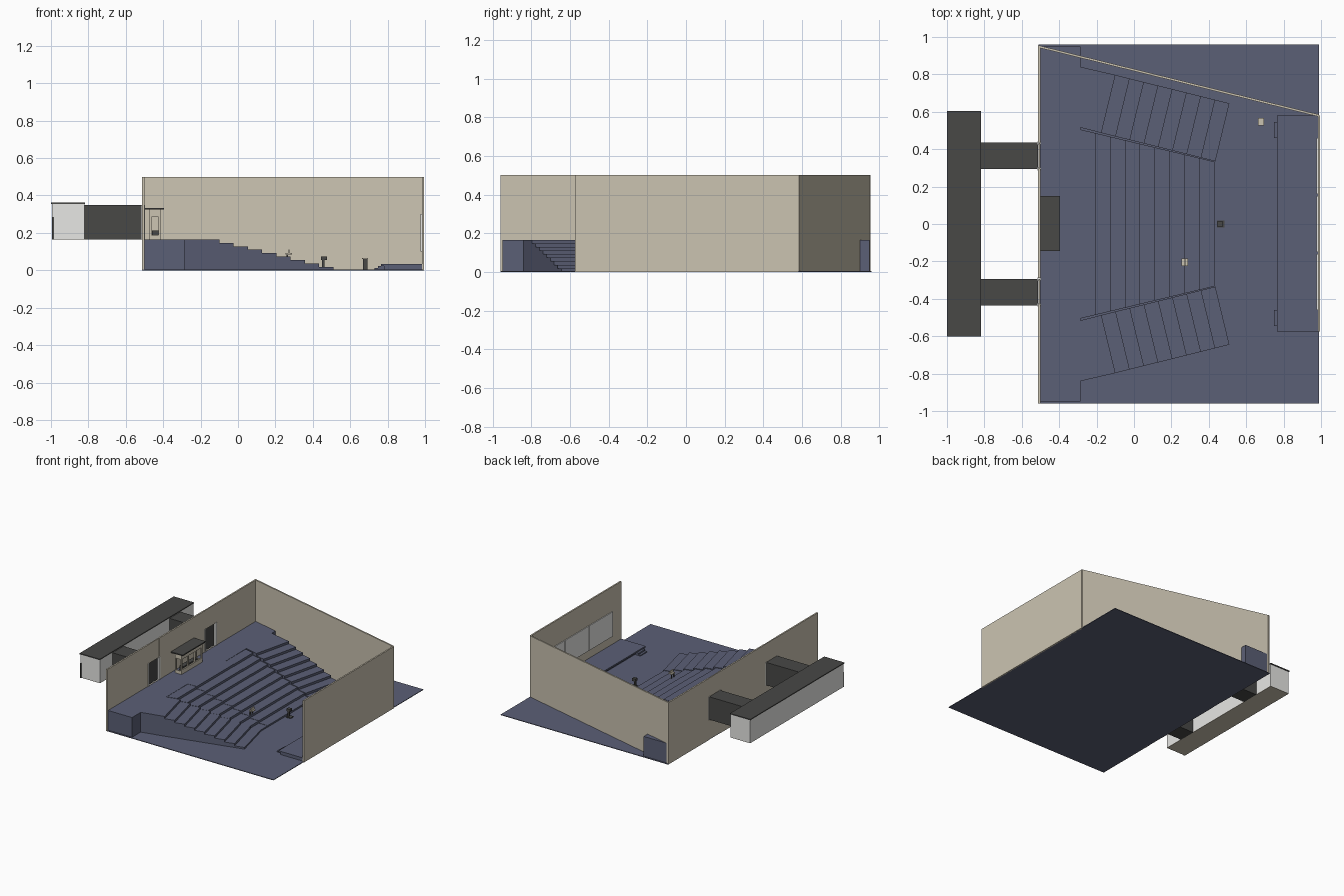
import bpy, bmesh, math
from mathutils import Matrix, Vector

if "Cube" in bpy.data.objects:
    bpy.data.objects.remove(bpy.data.objects["Cube"])


def material(name, rgb):
    m = bpy.data.materials.new(name)
    m.use_nodes = True
    m.diffuse_color = (*rgb, 1)
    m.node_tree.nodes["Principled BSDF"].inputs["Base Color"].default_value = (*rgb, 1)
    return m


BLUE = material("slate_blue", (0.105, 0.115, 0.18))
TAN = material("warm_beige", (0.60, 0.55, 0.44))
DARK = material("charcoal", (0.065, 0.065, 0.062))
WHITE = material("off_white", (0.82, 0.82, 0.80))


def prism(name, outline, z0, z1, mat):
    """Upright prism over a plan outline."""
    bm = bmesh.new()
    base = bm.faces.new([bm.verts.new((x, y, z0)) for x, y in outline])
    top = bmesh.ops.extrude_face_region(bm, geom=[base])["geom"]
    bmesh.ops.translate(bm, vec=(0, 0, z1 - z0),
                        verts=[v for v in top if isinstance(v, bmesh.types.BMVert)])
    bmesh.ops.recalc_face_normals(bm, faces=bm.faces)
    mesh = bpy.data.meshes.new(name)
    bm.to_mesh(mesh)
    bm.free()
    mesh.materials.append(mat)
    ob = bpy.data.objects.new(name, mesh)
    bpy.context.collection.objects.link(ob)
    return ob


def box(name, x, y, z, mat):
    return prism(name, [(x[0], y[0]), (x[1], y[0]), (x[1], y[1]), (x[0], y[1])], *z, mat)


def both(side, a, b):
    return tuple(sorted((side * a, side * b)))


SIDES = (("left_", 1), ("right_", -1))
DECK = 0.165
ROWS = 9
RISE = DECK / ROWS

# Floor and raised entrance deck
box("floor", (-0.51, 0.99), (-0.96, 0.96), (0, 0.005), BLUE)
box("entrance_deck", (-0.5, -0.285), (-0.95, 0.95), (0.005, DECK), BLUE)

# Walls
box("stage_wall", (0.983, 0.995), (-0.575, 0.58), (0, 0.5), TAN)
prism("slanted_wall", [(-0.51, 0.955), (-0.51, 0.943), (0.99, 0.573), (0.99, 0.585)], 0, 0.5, TAN)
for a, b in ((-0.96, -0.43), (-0.29, 0.295), (0.435, 0.955)):
    box("entrance_wall", (-0.512, -0.5), (a, b), (0, 0.5), TAN)
for label, s in SIDES:
    y = both(s, 0.293, 0.433)
    box(label + "door_lintel", (-0.51, -0.502), y, (0.345, 0.5), TAN)
    box(label + "door_sill", (-0.51, -0.502), y, (0, DECK), TAN)
    for edge in y:
        box(label + "door_jamb", (-0.515, -0.496), (edge - 0.008, edge + 0.008), (DECK, 0.35), WHITE)

# Central tiers, narrowing aisle steps beside them
START, DEPTH = -0.285, 0.0795
for i in range(ROWS):
    x = (START + i * DEPTH, START + (i + 1) * DEPTH)
    top = DECK - i * RISE
    box("centre_tier", x, (-0.235, 0.24), (0, top), BLUE)
    for label, s in SIDES:
        edge = [s * (0.505 - 0.24 * (v - START)) for v in x]
        prism(label + "aisle_step", [(x[0], s * 0.235), (x[1], s * 0.235),
                                     (x[1], edge[1]), (x[0], edge[0])], 0, top - 0.002, BLUE)

# Angled side tiers: slices running out from the front row towards the deck
ANGLE = math.radians(14)
along = Vector((-math.cos(ANGLE), math.sin(ANGLE)))
inner, outer = Vector((0.435, 0.335)), Vector((0.51, 0.645))
for label, s in SIDES:
    for i in range(ROWS):
        a, b = along * 0.0785 * i, along * 0.0785 * (i + 1)
        quad = [inner + a, outer + a, outer + b, inner + b]
        if i == ROWS - 1:
            quad[2:] = [Vector((START, 0.84)), Vector((START, 0.515))]
        prism(label + "side_tier", [(p.x, s * p.y) for p in quad], 0, RISE * (i + 1), BLUE)

# Stage, steps and wall boards
box("stage", (0.765, 0.985), (-0.575, 0.58), (0.022, 0.034), BLUE)
box("stage_base", (0.78, 0.985), (-0.57, 0.575), (0, 0.022), BLUE)
for label, s in SIDES:
    for k in range(2):
        box(label + "stage_step", (0.73 + 0.018 * k, 0.78), both(s, 0.46, 0.545),
            (0, 0.012 * (k + 1)), BLUE)
for k in range(3):
    y = -0.465 + 0.31 * k
    box("wall_board", (0.977, 0.984), (y + 0.005, y + 0.305), (0.1, 0.3), WHITE)

# Outer hall and its two connecting corridors
box("hall", (-0.995, -0.82), (-0.597, 0.6), (0.168, 0.354), WHITE)
box("hall_floor", (-0.995, -0.82), (-0.597, 0.6), (DECK, 0.168), TAN)
box("hall_roof", (-1, -0.818), (-0.602, 0.605), (0.354, 0.362), DARK)
box("hall_end_post", (-0.995, -0.985), (-0.602, -0.597), (DECK, 0.285), DARK)
for label, s in SIDES:
    box(label + "corridor", (-0.822, -0.512), both(s, 0.295, 0.435), (DECK, 0.35), DARK)

# Projection booth
box("booth_roof", (-0.5, -0.395), (-0.145, 0.15), (0.325, 0.334), DARK)
box("booth_desk", (-0.46, -0.425), (-0.09, 0.09), (DECK, 0.212), DARK)
box("booth_front_sill", (-0.425, -0.415), (-0.13, 0.135), (DECK, 0.2), TAN)
box("booth_front_header", (-0.425, -0.415), (-0.13, 0.135), (0.285, 0.325), TAN)
for y in (-0.13, -0.045, 0.04, 0.125):
    box("booth_post", (-0.425, -0.415), (y, y + 0.01), (0.2, 0.285), TAN)
for y in (-0.13, 0.125):
    for z in ((DECK, 0.19), (0.285, 0.325)):
        box("booth_side_panel", (-0.475, -0.42), (y, y + 0.01), z, TAN)
    box("booth_rear_post", (-0.475, -0.463), (y, y + 0.01), (DECK, 0.325), TAN)

# Camera stand in front of the tiers
box("stand_base", (0.445, 0.485), (-0.018, 0.018), (0.005, 0.012), DARK)
box("stand_column", (0.45, 0.462), (-0.008, 0.008), (0.01, 0.06), DARK)
box("stand_head", (0.445, 0.475), (-0.014, 0.014), (0.055, 0.075), DARK)

# Lectern
box("lectern_body", (0.667, 0.693), (0.532, 0.562), (0.005, 0.06), DARK)
box("lectern_top", (0.662, 0.696), (0.527, 0.567), (0.06, 0.066), TAN)

# Chair on the tiers
box("chair_seat", (0.255, 0.288), (-0.225, -0.185), (0.085, 0.092), TAN)
box("chair_back", (0.27, 0.276), (-0.225, -0.185), (0.092, 0.112), TAN)
for y in (-0.222, -0.193):
    box("chair_leg", (0.26, 0.266), (y, y + 0.006), (0.05, 0.085), DARK)
